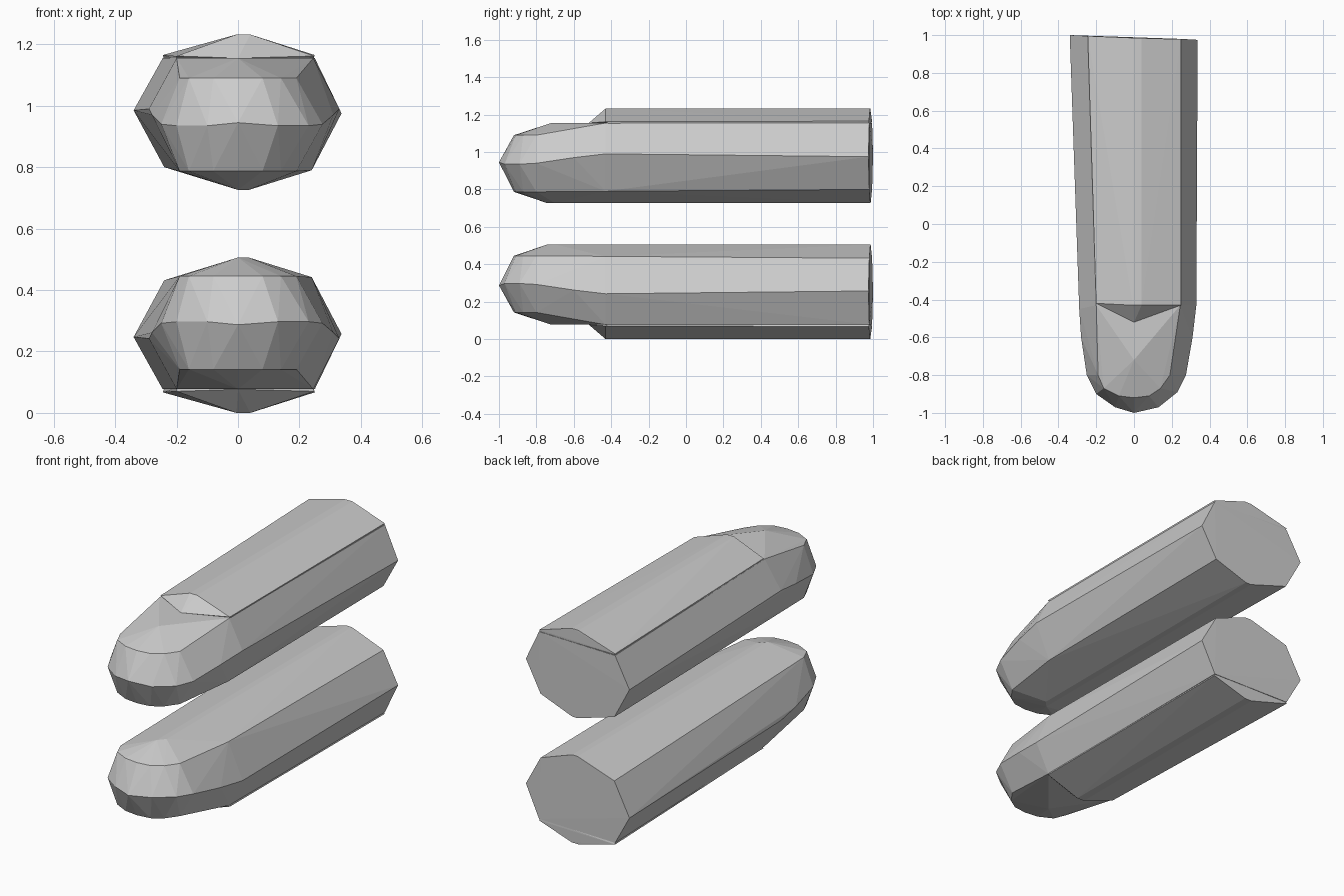
import bpy, bmesh

TOP = 1.232  # overall height; the lower bar mirrors the upper one


def hull(name, points, flip):
    """Faceted solid stretched over the given points, optionally mirrored in z."""
    bm = bmesh.new()
    for x, y, z in points:
        bm.verts.new((x, y, TOP - z if flip else z))
    res = bmesh.ops.convex_hull(bm, input=bm.verts[:])
    loose = [v for v in bm.verts if not v.link_faces]
    bmesh.ops.delete(bm, geom=loose, context='VERTS')
    bmesh.ops.dissolve_limit(bm, angle_limit=0.01, verts=bm.verts[:], edges=bm.edges[:])
    bmesh.ops.recalc_face_normals(bm, faces=bm.faces[:])
    me = bpy.data.meshes.new(name)
    bm.to_mesh(me)
    bm.free()
    ob = bpy.data.objects.new(name, me)
    bpy.context.collection.objects.link(ob)
    return ob


# widest outline, running round the nose from back left to back right
middle = [(-0.34, 1.0, 0.985), (-0.29, -0.45, 0.99), (-0.28, -0.6, 0.97),
          (-0.25, -0.8, 0.94), (-0.2, -0.9, 0.935), (-0.1, -0.97, 0.935),
          (0, -1.0, 0.945), (0.13, -0.97, 0.935), (0.23, -0.89, 0.935),
          (0.275, -0.8, 0.94), (0.31, -0.6, 0.97), (0.33, -0.43, 0.99),
          (0.337, 0.975, 0.975)]
# upper shoulder outline with the crown of the nose
nose = [(-0.19, -0.8), (-0.16, -0.87), (-0.08, -0.91), (0, -0.92),
        (0.08, -0.91), (0.14, -0.87), (0.19, -0.8)]
upper = [(x, y, 1.09) for x, y in nose]
upper += [(-0.245, 0.995, 1.155), (-0.2, -0.43, 1.155), (0, -0.72, 1.155),
          (0.245, -0.43, 1.155), (0.25, 0.98, 1.155)]
# lower shoulder outline and the shallow keel
lower = [(x, y, 0.787) for x, y in nose]
lower += [(-0.24, 0.995, 0.80), (-0.2, -0.43, 0.79),
          (0.24, -0.43, 0.79), (0.24, 0.98, 0.80)]
keel = [(0, -0.74, 0.726), (0, 0.987, 0.726), (0.035, -0.7, 0.726), (0.035, 0.986, 0.726)]

# roof-shaped plate with a sloped pointed front
plate = [(-0.2, -0.42, 1.162), (0.248, -0.43, 1.162), (0, -0.52, 1.155),
         (-0.245, 0.995, 1.165), (0.25, 0.978, 1.165),
         (-0.005, -0.43, TOP), (0.04, -0.43, TOP),
         (-0.005, 0.985, TOP), (0.04, 0.984, TOP),
         (-0.2, -0.40, 1.150), (0.245, -0.41, 1.150),
         (-0.24, 0.99, 1.150), (0.245, 0.977, 1.150)]

for label, flip in (("upper", False), ("lower", True)):
    hull(label + "_bar", middle + upper + lower + keel, flip)
    hull(label + "_ridge_plate", plate, flip)
